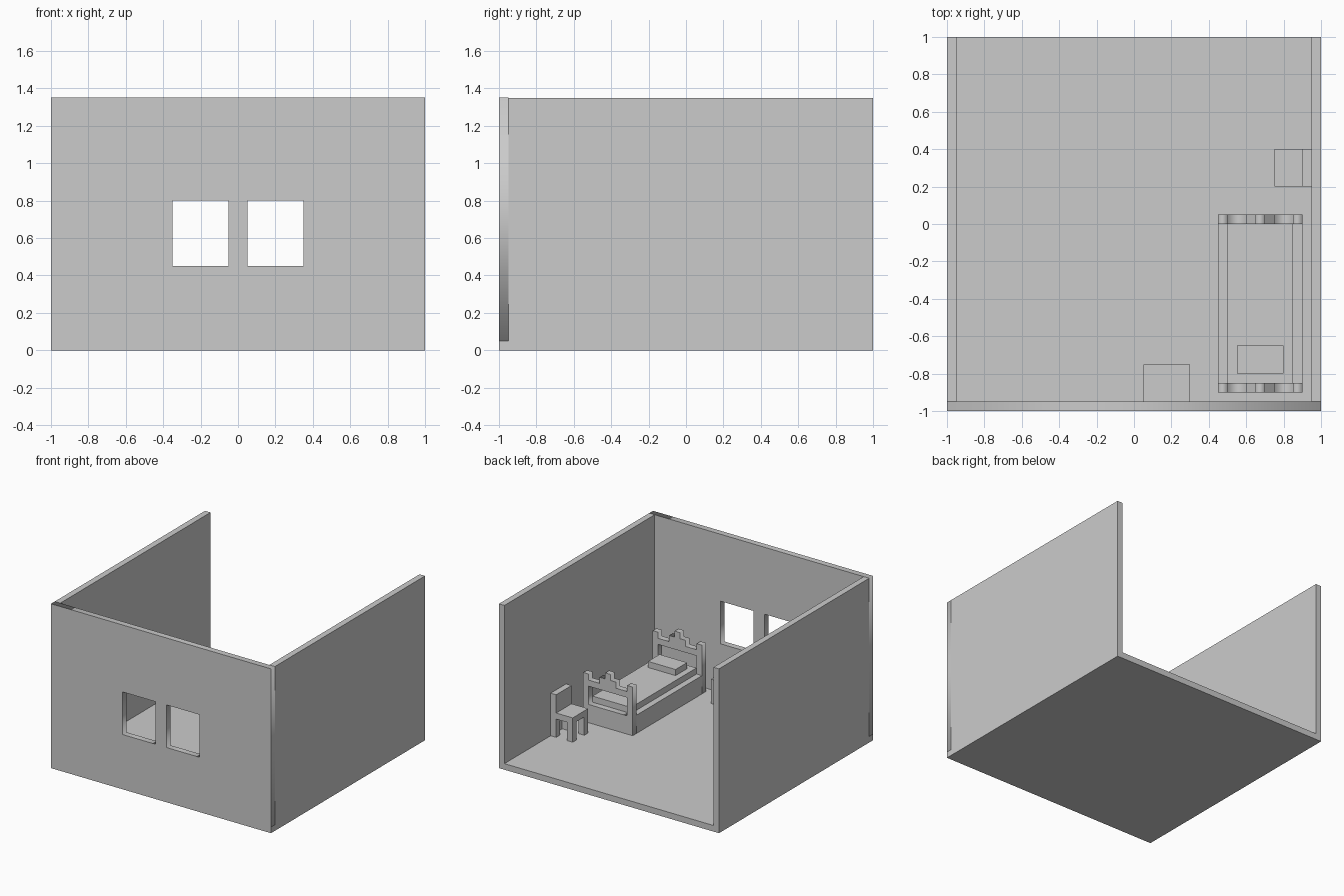
import bpy
from math import pi
from mathutils import Matrix

cube = bpy.data.objects.get("Cube")
if cube:
    bpy.data.objects.remove(cube, do_unlink=True)

GREY = (0.6, 0.6, 0.6, 1)
grey = bpy.data.materials.new("plain_grey")
grey.use_nodes = True
grey.diffuse_color = GREY
grey.node_tree.nodes["Principled BSDF"].inputs["Base Color"].default_value = GREY


def box(name, xs, ys, zs):
    """Axis-aligned box from its x, y and z ranges."""
    bpy.ops.mesh.primitive_cube_add(size=1)
    ob = bpy.context.object
    ob.name = ob.data.name = name
    size = [b - a for a, b in (xs, ys, zs)]
    mid = [(a + b) / 2 for a, b in (xs, ys, zs)]
    ob.data.transform(Matrix.Translation(mid) @ Matrix.Diagonal((*size, 1)))
    ob.data.materials.append(grey)
    return ob


def rect(x0, x1, z0, z1):
    return [(x0, z0), (x1, z0), (x1, z1), (x0, z1)]


def plate(name, outlines, y0, y1):
    """Upright plate: first outline is the edge, the others are holes."""
    curve = bpy.data.curves.new(name, "CURVE")
    curve.dimensions = "2D"
    curve.fill_mode = "BOTH"
    curve.extrude = (y1 - y0) / 2
    for outline in outlines:
        spline = curve.splines.new("POLY")
        spline.points.add(len(outline) - 1)
        for point, (x, z) in zip(spline.points, outline):
            point.co = (x, z, 0, 1)
        spline.use_cyclic_u = True
    ob = bpy.data.objects.new(name, curve)
    bpy.context.collection.objects.link(ob)
    bpy.ops.object.select_all(action="DESELECT")
    ob.select_set(True)
    bpy.context.view_layer.objects.active = ob
    bpy.ops.object.convert(target="MESH")
    ob = bpy.context.object
    ob.data.transform(Matrix.Translation((0, (y0 + y1) / 2, 0)) @ Matrix.Rotation(pi / 2, 4, "X"))
    ob.data.materials.clear()
    ob.data.materials.append(grey)
    return ob


T = 0.05      # common board and wall thickness
TOP = 1.35    # wall height

# Room shell, open at the back and top
box("floor", (-1, 1), (-1, 1), (0, T))
box("right_wall", (-1, -1 + T), (-1 + T, 1), (T, TOP))
box("left_wall", (1 - T, 1), (-1 + T, 1), (T, TOP))
windows = [rect(-0.35, -0.05, 0.45, 0.8), rect(0.05, 0.35, 0.45, 0.8)]
plate("front_wall", [rect(-1, 1, T, TOP)] + windows, -1, -1 + T)

# Bed ends: stepped crest, mirrored about the bed's centre line
BED_X = 0.675
half = [(0.225, T), (0.225, 0.45), (0.175, 0.45), (0.175, 0.4), (0.075, 0.4),
        (0.075, 0.45), (0.025, 0.45), (0.025, 0.5)]
crest = [(BED_X + x, z) for x, z in half] + [(BED_X - x, z) for x, z in reversed(half)]
opening = rect(0.5, 0.85, 0.2, 0.35)
plate("headboard", [crest, opening], -0.9, -0.85)
plate("footboard", [crest, opening], 0, T)

# Bed body
box("bed_rail_right", (0.45, 0.5), (-0.85, 0), (T, 0.2))
box("bed_rail_left", (0.85, 0.9), (-0.85, 0), (T, 0.2))
box("mattress", (0.5, 0.85), (-0.85, 0), (T, 0.25))
box("pillow", (0.55, 0.8), (-0.8, -0.65), (0.25, 0.3))

# Chair against the left wall
box("chair_seat", (0.75, 0.95), (0.2, 0.4), (0.2, 0.25))
box("chair_back", (0.9, 0.95), (0.2, 0.4), (0.25, 0.4))
for x_name, x in (("front", 0.75), ("back", 0.9)):
    for y_name, y in (("near", 0.2), ("far", 0.35)):
        box(f"chair_leg_{x_name}_{y_name}", (x, x + T), (y, y + T), (T, 0.2))

# Bedside cabinet below the window
box("bedside_cabinet", (0.05, 0.3), (-0.95, -0.75), (T, 0.25))
